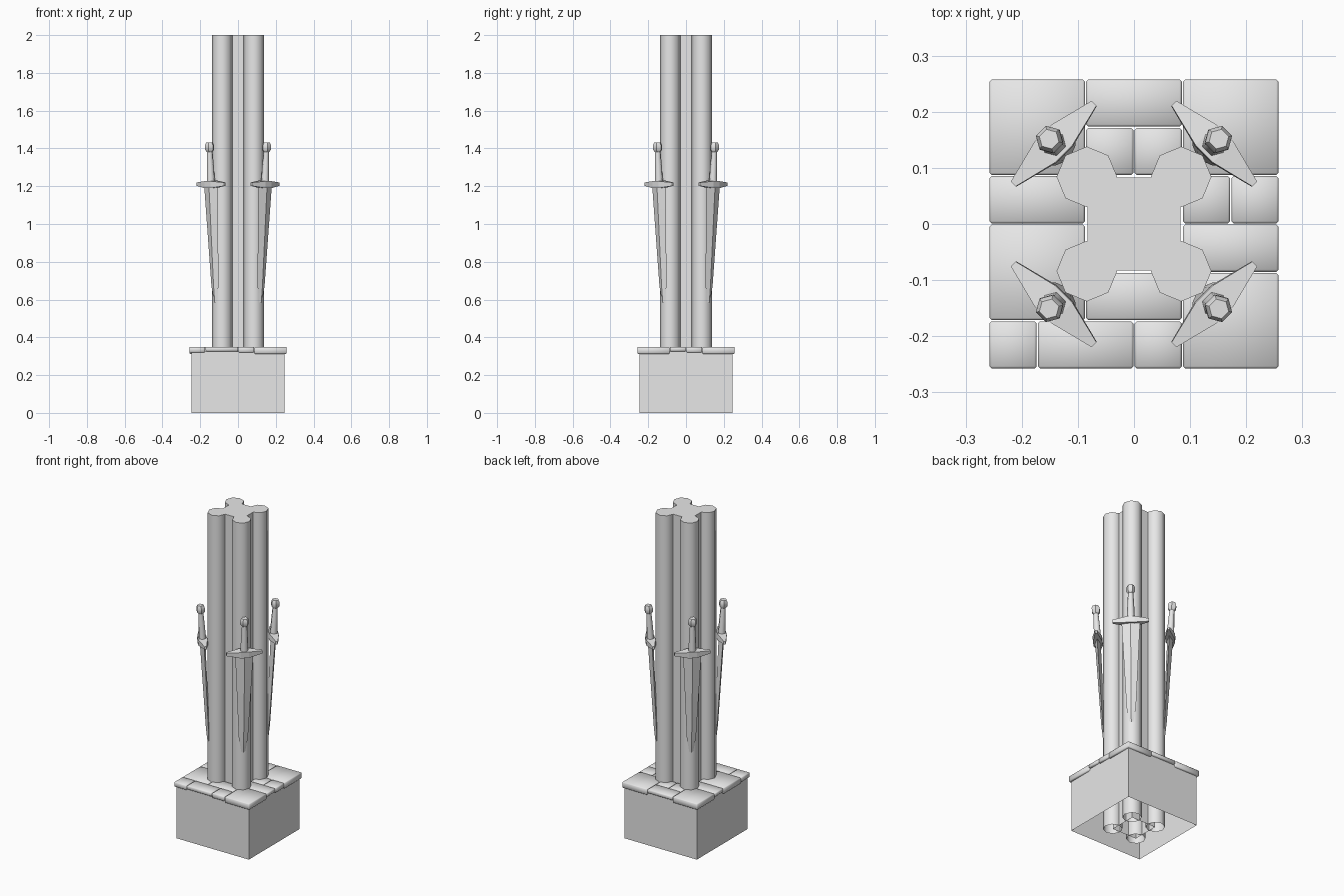
import bpy, bmesh, math
from mathutils import Matrix, Vector

cube = bpy.data.objects.get("Cube")
if cube:
    bpy.data.objects.remove(cube, do_unlink=True)

stone = bpy.data.materials.new("grey_stone")
stone.use_nodes = True
GREY = (0.8, 0.8, 0.8, 1)
stone.diffuse_color = GREY
stone.node_tree.nodes["Principled BSDF"].inputs["Base Color"].default_value = GREY


def finish(name, bm, matrix=None, angle=None):
    """Turn a bmesh into a named object, optionally smoothed by angle."""
    bmesh.ops.recalc_face_normals(bm, faces=bm.faces)
    mesh = bpy.data.meshes.new(name)
    bm.to_mesh(mesh)
    bm.free()
    mesh.materials.append(stone)
    obj = bpy.data.objects.new(name, mesh)
    bpy.context.collection.objects.link(obj)
    if matrix:
        obj.matrix_world = matrix
    if angle:
        bpy.ops.object.select_all(action='DESELECT')
        obj.select_set(True)
        bpy.context.view_layer.objects.active = obj
        bpy.ops.object.shade_smooth_by_angle(angle=math.radians(angle))
    return obj


def loft(bm, rings, cap_start=True, cap_end=True):
    """Skin a list of equal-length point rings."""
    loops = [[bm.verts.new(p) for p in ring] for ring in rings]
    n = len(loops[0])
    for a, b in zip(loops, loops[1:]):
        for i in range(n):
            j = (i + 1) % n
            bm.faces.new((a[i], a[j], b[j], b[i]))
    if cap_start:
        bm.faces.new(loops[0][::-1])
    if cap_end:
        bm.faces.new(loops[-1])


def ngon(sides, r, z, turn=0.0):
    return [(r * math.cos(turn + math.tau * i / sides),
             r * math.sin(turn + math.tau * i / sides), z) for i in range(sides)]


def square(h, z):
    return [(-h, -h, z), (h, -h, z), (h, h, z), (-h, h, z)]


# Plinth: open shell hidden under the paving
bm = bmesh.new()
loft(bm, [square(0.247, 0), square(0.247, 0.325)], False, False)
finish("plinth", bm)

# Pillar: square core with four round shafts, open underneath
bm = bmesh.new()
loft(bm, [square(0.083, 0), square(0.083, 2)], False, True)
finish("pillar_core", bm)
for sx in (-1, 1):
    for sy in (-1, 1):
        bm = bmesh.new()
        loft(bm, [ngon(8, 0.054, 0), ngon(8, 0.054, 2)], False, True)
        finish("pillar_shaft", bm,
               Matrix.Translation((sx * 0.084, sy * 0.084, 0)), 50)

# Paving slabs: column, row, width, depth in grid cells
CELL = 0.0862
SLABS = [(0, 0, 2, 2), (2, 0, 2, 1), (2, 1, 1, 1), (3, 1, 1, 1), (4, 0, 2, 2),
         (0, 2, 2, 1), (4, 2, 1, 1), (5, 2, 1, 1), (0, 3, 2, 2), (4, 3, 2, 1),
         (2, 4, 2, 1), (4, 4, 2, 2), (0, 5, 1, 1), (1, 5, 2, 1), (3, 5, 1, 1)]
for c, r, w, d in SLABS:
    bottom = {1: 0.32, 2: 0.326, 4: 0.313}[w * d]
    top = 0.35
    bm = bmesh.new()
    size = Vector((w * CELL - 0.002, d * CELL - 0.002, top - bottom))
    centre = Vector(((c + w / 2 - 3) * CELL, (3 - r - d / 2) * CELL, (top + bottom) / 2))
    bmesh.ops.create_cube(bm, size=1, matrix=Matrix.Translation(centre) @ Matrix.Diagonal(size).to_4x4())
    bmesh.ops.bevel(bm, geom=bm.edges[:], offset=0.004, segments=1,
                    affect='EDGES', profile=0.5)
    finish("paving_slab", bm, angle=60)


# Sword parts: local x across the blade, y outward, z up, origin at the guard
def sword(matrix):
    # Blade with a diamond section
    bm = bmesh.new()
    blade = [(0, 0.052, 0.016), (-0.54, 0.026, 0.010), (-0.62, 0.012, 0.006),
             (-0.67, 0.001, 0.001)]
    loft(bm, [[(w, 0, z), (0, t, z), (-w, 0, z), (0, -t, z)] for z, w, t in blade])
    finish("sword_blade", bm, matrix, 20)

    # Crossguard, thick in the middle and narrow at the tips
    bm = bmesh.new()
    guard = [(-0.102, 0.006, -0.008, 0.010), (-0.022, 0.026, -0.019, 0.018),
             (0.022, 0.026, -0.019, 0.018), (0.102, 0.006, -0.008, 0.010)]
    loft(bm, [[(x, -h, lo), (x, h, lo), (x, h, hi), (x, -h, hi)]
              for x, h, lo, hi in guard])
    finish("sword_guard", bm, matrix)

    # Tapered hexagonal grip and pommel
    bm = bmesh.new()
    grip = [(0.01, 0.023), (0.10, 0.019), (0.178, 0.015)]
    loft(bm, [ngon(6, r, z) for z, r in grip])
    finish("sword_grip", bm, matrix, 65)
    bm = bmesh.new()
    pommel = [(0.172, 0.016), (0.184, 0.025), (0.208, 0.025), (0.222, 0.018)]
    loft(bm, [ngon(6, r, z) for z, r in pommel])
    finish("sword_pommel", bm, matrix, 35)


# One sword leaning on each shaft, along the diagonals
for k in range(4):
    spin = Matrix.Rotation(math.radians(45 + 90 * k), 4, 'Z')
    lean = Matrix.Rotation(-0.054, 4, 'X')
    sword(spin @ Matrix.Translation((0, 0.202, 1.21)) @ lean)
